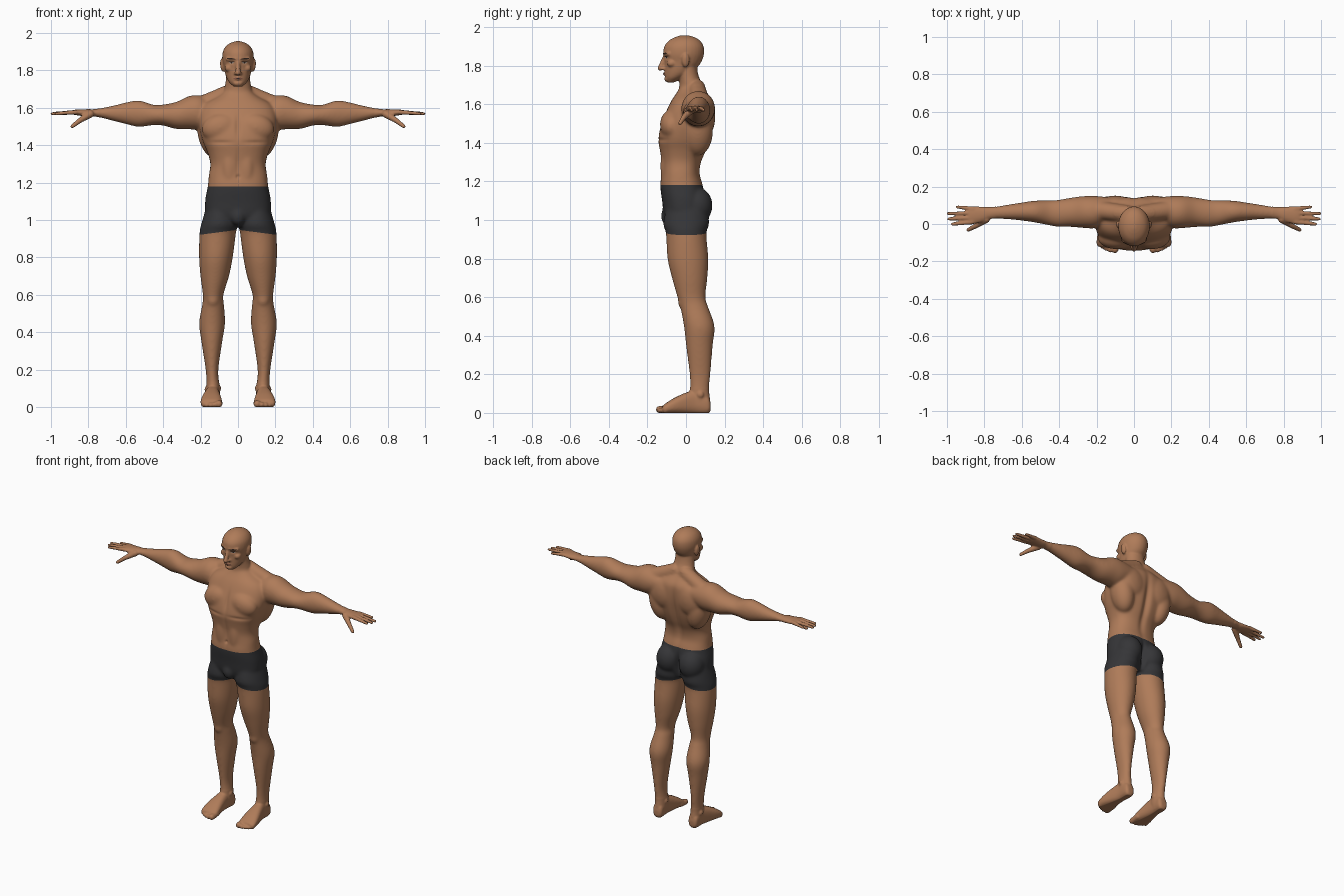
import bpy, bmesh, math
from mathutils import Vector, Matrix
from mathutils.bvhtree import BVHTree

if "Cube" in bpy.data.objects:
    bpy.data.objects.remove(bpy.data.objects["Cube"])


def material(name, rgb):
    m = bpy.data.materials.new(name)
    m.diffuse_color = (*rgb, 1)
    m.use_nodes = True
    m.node_tree.nodes["Principled BSDF"].inputs["Base Color"].default_value = m.diffuse_color
    return m


SKIN = material("skin", (0.43, 0.2, 0.1))
CLOTH = material("shorts_grey", (0.036, 0.036, 0.039))
DARK = material("brow_dark", (0.03, 0.017, 0.012))
EYE = material("eye_grey", (0.3, 0.26, 0.23))
LIP = material("lip_brown", (0.25, 0.1, 0.065))


def skin_rings(bm, rings):
    """Bridge a list of closed rings and cap both ends."""
    vs = [[bm.verts.new(p) for p in r] for r in rings]
    n = len(vs[0])
    for a, b in zip(vs, vs[1:]):
        for i in range(n):
            j = (i + 1) % n
            bm.faces.new((a[i], a[j], b[j], b[i]))
    bm.faces.new(vs[0])
    bm.faces.new(vs[-1])


def loft(bm, axis, sections, power=2.0, steps=5, n=32):
    """Smooth loft of (position, a0, a1, b0, b1) super-ellipse sections."""
    s = [Vector(q) for q in sections]
    path = []
    for i in range(len(s) - 1):
        p0, p1, p2, p3 = s[max(i - 1, 0)], s[i], s[i + 1], s[min(i + 2, len(s) - 1)]
        for k in range(steps):
            t = k / steps
            path.append(0.5 * (2 * p1 + (p2 - p0) * t + (2 * p0 - 5 * p1 + 4 * p2 - p3) * t * t
                               + (3 * p1 - p0 - 3 * p2 + p3) * t ** 3))
    path.append(s[-1])
    rings = []
    for t, a0, a1, b0, b1 in path:
        ring = []
        for i in range(n):
            w = 2 * math.pi * i / n
            c, d = math.cos(w), math.sin(w)
            a = (a0 + a1) / 2 + (a1 - a0) / 2 * math.copysign(abs(c) ** (2 / power), c)
            b = (b0 + b1) / 2 + (b1 - b0) / 2 * math.copysign(abs(d) ** (2 / power), d)
            ring.append({"x": (t, a, b), "y": (a, t, b), "z": (a, b, t)}[axis])
        rings.append(ring)
    skin_rings(bm, rings)


def capsule(bm, p, q, r0, r1, n=16):
    """Tapered capsule with round ends."""
    p, q = Vector(p), Vector(q)
    turn = (q - p).to_track_quat('Z', 'Y')
    rings = []
    for base, r, angles in ((p, r0, range(-85, 1, 17)), (q, r1, range(0, 86, 17))):
        for deg in angles:
            h, w = r * math.sin(math.radians(deg)), r * math.cos(math.radians(deg))
            rings.append([base + turn @ Vector((w * math.cos(2 * math.pi * i / n),
                                                w * math.sin(2 * math.pi * i / n), h)) for i in range(n)])
    skin_rings(bm, rings)


def blob(bm, centre, radii, tilt=0):
    m = Matrix.Translation(centre) @ Matrix.Rotation(tilt, 4, 'Y') @ Matrix.Diagonal((*radii, 1))
    bmesh.ops.create_uvsphere(bm, u_segments=24, v_segments=16, radius=1, matrix=m)


bm = bmesh.new()

# Arm, running from inside the shoulder to the knuckles
loft(bm, "x", [(.12, .03, .14, 1.53, 1.64), (.20, -.02, .15, 1.487, 1.666), (.26, -.022, .15, 1.485, 1.664),
               (.33, -.016, .142, 1.487, 1.632), (.40, -.016, .13, 1.505, 1.618), (.45, -.008, .126, 1.508, 1.616),
               (.53, .008, .125, 1.498, 1.64), (.60, .018, .115, 1.513, 1.629), (.66, .024, .106, 1.528, 1.614),
               (.76, .028, .091, 1.553, 1.594), (.80, .013, .092, 1.553, 1.593), (.86, -.001, .095, 1.56, 1.591),
               (.885, .003, .09, 1.565, 1.588)])
# Fingers and thumb
for kx, ky, tx, ty in ((.865, .010, .972, -.001), (.87, .034, .99, .027), (.87, .058, .994, .056), (.86, .081, .945, .091)):
    capsule(bm, (kx, ky, 1.577), (tx, ty, 1.569), .0125, .0085)
capsule(bm, (.79, .025, 1.567), (.845, -.01, 1.533), .02, .014)
capsule(bm, (.845, -.01, 1.533), (.886, -.031, 1.501), .014, .0105)

# Leg, from inside the hip to the heel
loft(bm, "z", [(1.07, .02, .17, -.10, .11), (.98, .004, .196, -.118, .12), (.93, .011, .206, -.104, .106),
               (.80, .028, .208, -.096, .116), (.70, .048, .201, -.073, .111), (.60, .078, .188, -.045, .101),
               (.55, .075, .191, -.030, .115), (.45, .069, .208, -.011, .148), (.35, .084, .196, 0, .139),
               (.20, .105, .173, .018, .127), (.12, .099, .169, .02, .12), (.06, .096, .169, .01, .125),
               (.012, .105, .162, .03, .118)])
blob(bm, (.134, -.012, .575), (.034, .03, .042))
blob(bm, (.166, .075, .095), (.013, .018, .018))
blob(bm, (.102, .068, .1), (.012, .018, .018))
# Foot and toes
loft(bm, "y", [(.128, .115, .152, .015, .05), (.112, .1, .166, -.004, .09), (.05, .1, .17, -.004, .115),
               (0, .096, .181, -.004, .105), (-.06, .088, .196, -.004, .078), (-.105, .085, .2, -.004, .05),
               (-.122, .092, .19, .002, .036)], power=2.5)
for x, y, r in ((.102, -.137, .019), (.127, -.138, .014), (.148, -.131, .013), (.167, -.121, .012), (.184, -.107, .012)):
    capsule(bm, (x, -.08, .022), (x, y, r * .9), r, r)

# Muscle masses: trapezius, chest, shoulder blade, flank, buttock
capsule(bm, (.035, .055, 1.685), (.2, .075, 1.612), .045, .05)
blob(bm, (.095, -.075, 1.495), (.1, .06, .075), .25)
blob(bm, (.1, .105, 1.535), (.095, .047, .1))
blob(bm, (.145, .06, 1.46), (.07, .08, .13), .2)
blob(bm, (.045, -.095, 1.28), (.045, .038, .13))
blob(bm, (.085, .055, 1.075), (.082, .083, .095))
# Ear, brow ridge, cheekbone, nostril, lips
blob(bm, (.083, -.002, 1.827), (.012, .02, .036), .12)
capsule(bm, (.012, -.107, 1.862), (.055, -.088, 1.862), .013, .012)
blob(bm, (.05, -.074, 1.812), (.022, .025, .02))
blob(bm, (.013, -.118, 1.784), (.01, .014, .009))
capsule(bm, (0, -.108, 1.757), (.02, -.1, 1.757), .011, .007)

# Mirror every paired part
copy = bmesh.ops.duplicate(bm, geom=bm.verts[:] + bm.edges[:] + bm.faces[:])["geom"]
bmesh.ops.scale(bm, vec=(-1, 1, 1), verts=[g for g in copy if isinstance(g, bmesh.types.BMVert)])

# Torso, neck and head
loft(bm, "z", [(.965, -.07, .07, -.08, .07), (1.02, -.165, .165, -.112, .095), (1.10, -.176, .176, -.124, .1),
               (1.18, -.162, .162, -.134, .088), (1.24, -.156, .156, -.127, .072), (1.30, -.148, .148, -.127, .08),
               (1.36, -.163, .163, -.136, .106), (1.42, -.188, .188, -.144, .126), (1.50, -.208, .208, -.128, .142),
               (1.57, -.207, .207, -.1, .145), (1.62, -.18, .18, -.075, .138), (1.66, -.11, .11, -.048, .11),
               (1.69, -.07, .07, -.03, .085)], power=2.4)
loft(bm, "z", [(1.60, -.09, .09, -.05, .12), (1.69, -.076, .076, -.035, .092), (1.74, -.066, .066, -.038, .068),
               (1.79, -.063, .063, -.045, .058), (1.85, -.06, .06, -.04, .06)])
loft(bm, "z", [(1.713, -.022, .022, -.098, -.06), (1.735, -.046, .046, -.108, -.015), (1.76, -.061, .061, -.110, .03),
               (1.79, -.07, .07, -.111, .058), (1.82, -.076, .076, -.112, .08), (1.86, -.084, .084, -.118, .093),
               (1.90, -.081, .081, -.112, .091), (1.93, -.064, .064, -.088, .072), (1.948, -.038, .038, -.055, .042),
               (1.957, -.01, .01, -.025, .01)])
capsule(bm, (0, -.112, 1.842), (0, -.133, 1.787), .010, .0145)
blob(bm, (0, -.096, 1.732), (.026, .017, .017))
blob(bm, (0, -.095, 1.02), (.04, .035, .05))

# Fuse all parts into one smooth skin
bmesh.ops.recalc_face_normals(bm, faces=bm.faces)
mesh = bpy.data.meshes.new("body")
bm.to_mesh(mesh)
bm.free()
body = bpy.data.objects.new("body", mesh)
bpy.context.collection.objects.link(body)
remesh = body.modifiers.new("fuse", 'REMESH')
remesh.mode = 'VOXEL'
remesh.voxel_size = 0.0056
smooth = body.modifiers.new("soften", 'SMOOTH')
smooth.factor, smooth.iterations = 0.5, 3
fused = bpy.data.meshes.new_from_object(body.evaluated_get(bpy.context.evaluated_depsgraph_get()))
body.modifiers.clear()

bm = bmesh.new()
bm.from_mesh(fused)
# Blend the large masses further, leaving face, hands and feet crisp
soft = [v for v in bm.verts if abs(v.co.x) < .74 and .13 < v.co.z < 1.7]
for _ in range(16):
    bmesh.ops.smooth_vert(bm, verts=soft, factor=0.5, use_axis_x=True, use_axis_y=True, use_axis_z=True)

# Grooves: (|x|, z, front or back, width, height, depth)
grooves = [(.034, 1.843, -1, .014, .009, .008), (0, 1.42, 1, .022, .16, .018), (0, 1.05, 1, .014, .07, .03),
           (0, 1.5, -1, .014, .06, .009), (0, 1.3, -1, .012, .09, .006), (0, 1.232, -1, .008, .009, .008),
           (.09, 1.415, -1, .06, .01, .005), (0, 1.743, -1, .018, .005, .004)]
bm.normal_update()
for v in bm.verts:
    for gx, gz, side, w, h, depth in grooves:
        u = ((abs(v.co.x) - gx) / w) ** 2 + ((v.co.z - gz) / h) ** 2
        if u < 9 and v.normal.y * side > 0.1:
            v.co.y -= side * depth * math.exp(-u)
    v.co.z = max(v.co.z, 0)

# Cut the waistband and the slanted leg hems
WAIST, HEM, SLANT = 1.18, .948, .13
bmesh.ops.bisect_plane(bm, geom=bm.verts[:] + bm.edges[:] + bm.faces[:], plane_co=(0, 0, WAIST), plane_no=(0, 0, 1))
for s in (-1, 1):
    faces = [f for f in bm.faces if f.calc_center_median().x * s > 0 and f.calc_center_median().z < 1.1]
    geom = list({e for f in faces for e in f.edges}) + list({v for f in faces for v in f.verts}) + faces
    bmesh.ops.bisect_plane(bm, geom=geom, plane_co=(0, 0, HEM), plane_no=(s * SLANT, 0, 1))
tree = BVHTree.FromBMesh(bm)


def is_shorts(f):
    c = f.calc_center_median()
    return HEM - SLANT * abs(c.x) < c.z < WAIST


def finish(source, obj, mat):
    for f in source.faces:
        f.smooth = True
    source.to_mesh(obj.data)
    source.free()
    obj.data.materials.append(mat)


# Split the shorts from the skin
cloth = bm.copy()
bmesh.ops.delete(cloth, geom=[f for f in cloth.faces if not is_shorts(f)], context='FACES')
bmesh.ops.delete(bm, geom=[f for f in bm.faces if is_shorts(f)], context='FACES')
body.data = bpy.data.meshes.new("body")
finish(bm, body, SKIN)
shorts = bpy.data.objects.new("shorts", bpy.data.meshes.new("shorts"))
bpy.context.collection.objects.link(shorts)
finish(cloth, shorts, CLOTH)


def face_strip(name, x0, x1, z0, z1, height, mat, lift=.002, n=10):
    """Thin lens-shaped plate laid on the front of the face."""
    b = bmesh.new()
    rows = []
    for i in range(n + 1):
        t = i / n
        half = height / 2 * (0.15 + 0.85 * math.sin(math.pi * t))
        row = []
        for k in (-1, 0, 1):
            x, z = x0 + (x1 - x0) * t, z0 + (z1 - z0) * t + k * half
            hit = tree.ray_cast(Vector((x, -1, z)), Vector((0, 1, 0)))[0]
            row.append(b.verts.new((x, (hit.y if hit else -.1) - lift, z)))
        rows.append(row)
    for p, q in zip(rows, rows[1:]):
        for k in (0, 1):
            b.faces.new((p[k], q[k], q[k + 1], p[k + 1]))
    for f in b.faces:
        f.normal_update()
        if f.normal.y > 0:
            f.normal_flip()
    obj = bpy.data.objects.new(name, bpy.data.meshes.new(name))
    bpy.context.collection.objects.link(obj)
    finish(b, obj, mat)


# Eyes, lids, brows and mouth
for s, side in ((1, "left"), (-1, "right")):
    face_strip(side + "_eye", s * .021, s * .049, 1.842, 1.842, .010, EYE)
    face_strip(side + "_iris", s * .030, s * .040, 1.842, 1.842, .010, DARK, .003)
    face_strip(side + "_eyelid", s * .018, s * .052, 1.847, 1.846, .005, DARK, .003)
    face_strip(side + "_brow", s * .014, s * .062, 1.860, 1.864, .009, DARK)
face_strip("lips", -.024, .024, 1.757, 1.757, .013, LIP, .0012)
face_strip("mouth_line", -.026, .026, 1.757, 1.757, .003, DARK)
